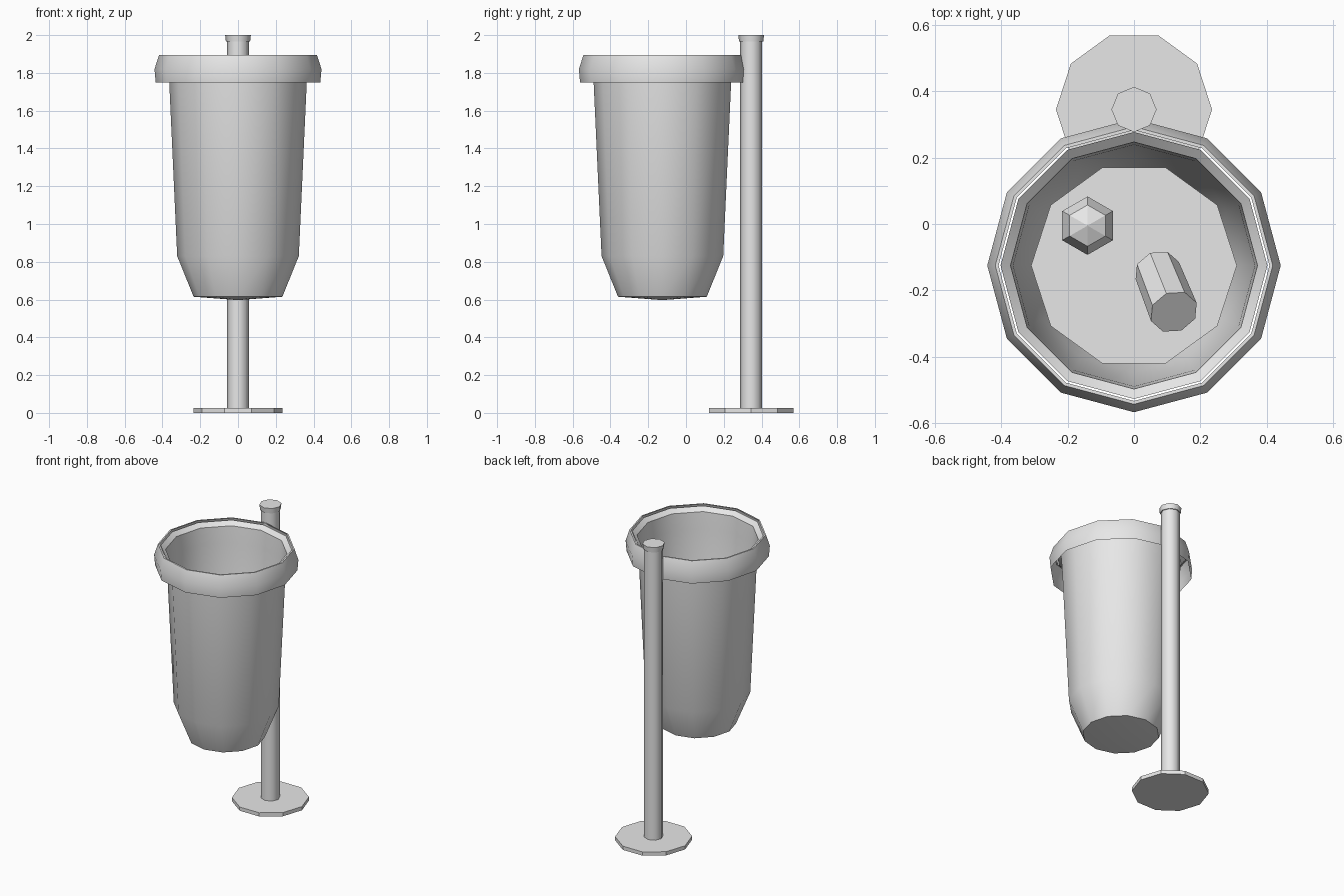
import bpy, bmesh, math
from mathutils import Vector

cube = bpy.data.objects.get("Cube")
if cube:
    bpy.data.objects.remove(cube, do_unlink=True)

grey = bpy.data.materials.new("light grey")
grey.use_nodes = True
grey.diffuse_color = (0.8, 0.8, 0.8, 1)
grey.node_tree.nodes["Principled BSDF"].inputs["Base Color"].default_value = (0.8, 0.8, 0.8, 1)

BIN_Y, POST_Y = -0.125, 0.345


def add_object(name, bm, location, smooth=None):
    mesh = bpy.data.meshes.new(name)
    bm.to_mesh(mesh)
    bm.free()
    mesh.materials.append(grey)
    obj = bpy.data.objects.new(name, mesh)
    obj.location = location
    bpy.context.collection.objects.link(obj)
    if smooth:
        bpy.ops.object.select_all(action='DESELECT')
        obj.select_set(True)
        bpy.context.view_layer.objects.active = obj
        bpy.ops.object.shade_smooth_by_angle(angle=math.radians(smooth))
    return obj


def lathe(name, profile, sides, y, smooth=None):
    """Spin (radius, height) points, listed bottom to top outside, about z."""
    bm = bmesh.new()
    rings = []
    for r, z in profile:
        if r == 0:
            rings.append([bm.verts.new((0, 0, z))] * sides)
        else:
            rings.append([bm.verts.new((r * math.cos(a), r * math.sin(a), z))
                          for a in (math.tau * i / sides for i in range(sides))])
    for low, high in zip(rings, rings[1:]):
        for i in range(sides):
            j = (i + 1) % sides
            corners = list(dict.fromkeys((low[i], low[j], high[j], high[i])))
            bm.faces.new(corners)
    return add_object(name, bm, (0, y, 0), smooth)


# Post with its base plate and cap
lathe("base_plate", [(0, 0), (0.235, 0), (0.235, 0.025), (0, 0.025)], 10, POST_Y)
lathe("post", [(0.058, 0.02), (0.058, 1.97)], 8, POST_Y, 50)
lathe("post_cap", [(0, 1.965), (0.064, 1.965), (0.068, 2.0), (0, 2.0)], 8, POST_Y, 50)

# Thin-walled bin with a flared lip
lathe("bin_body", [(0, 0.597), (0.235, 0.615), (0.322, 0.83), (0.364, 1.75),
                   (0.372, 1.86), (0.402, 1.885)], 12, BIN_Y, 35)

# Hollow collar around the top, open underneath
lathe("bin_collar", [(0.436, 1.75), (0.442, 1.82), (0.418, 1.895), (0.408, 1.895)],
      12, BIN_Y, 35)

# Floor of the bin
lathe("bin_floor", [(0.31, 0.85), (0, 0.85)], 10, BIN_Y)

# Litter: a faceted ball and a leaning can
bm = bmesh.new()
bmesh.ops.create_uvsphere(bm, u_segments=6, v_segments=4, radius=0.088)
add_object("litter_ball", bm, (-0.14, -0.005, 0.92))

bottom, top = Vector((0.07, -0.14, 0.87)), Vector((0.12, -0.265, 1.06))
bm = bmesh.new()
bmesh.ops.create_cone(bm, cap_ends=True, segments=8, radius1=0.07, radius2=0.074,
                      depth=(top - bottom).length)
can = add_object("litter_can", bm, (bottom + top) / 2)
can.rotation_mode = 'QUATERNION'
can.rotation_quaternion = (top - bottom).to_track_quat('Z', 'Y')
